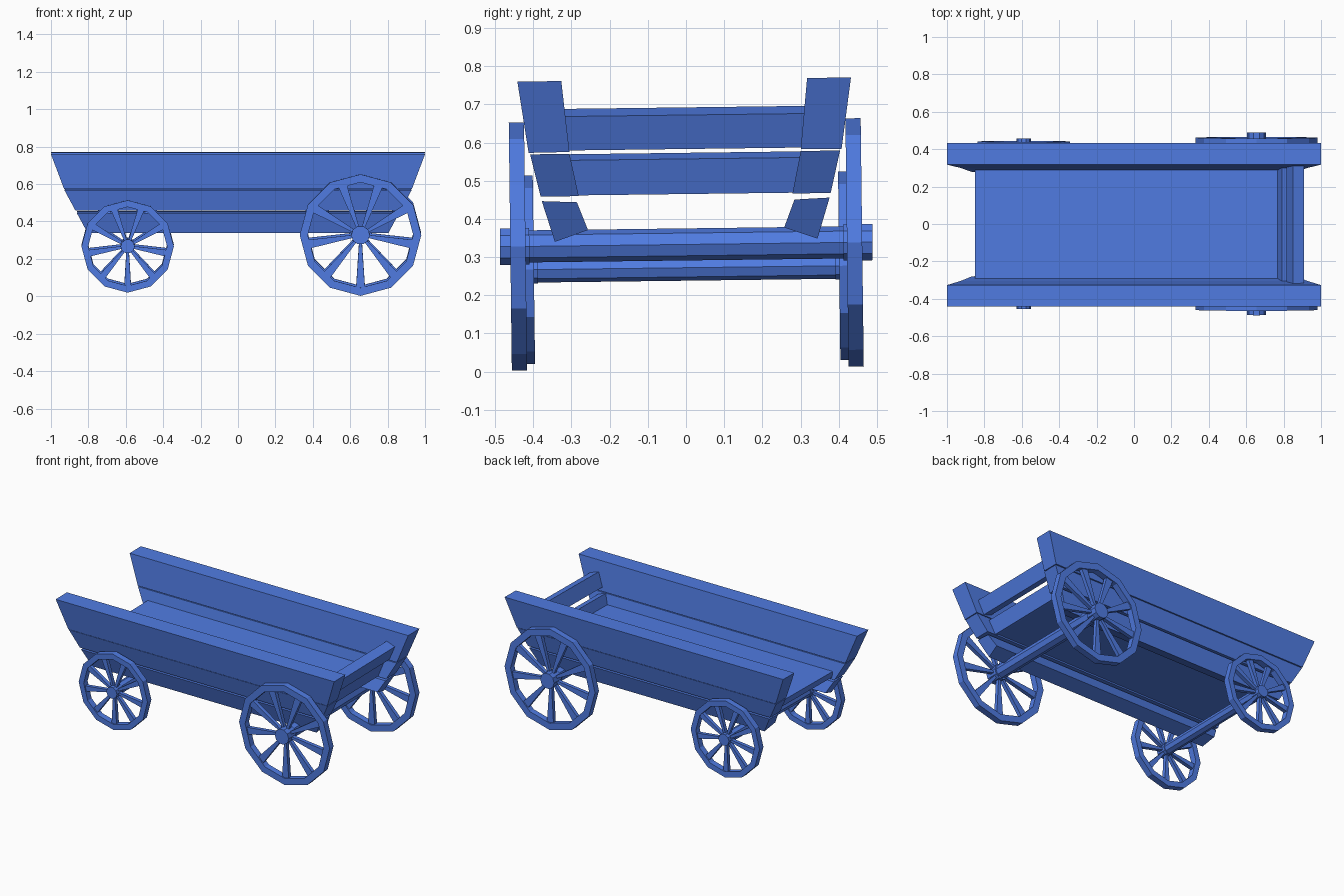
import bpy, bmesh, math
from mathutils import Vector, Matrix

if "Cube" in bpy.data.objects:
    bpy.data.objects.remove(bpy.data.objects["Cube"])

paint = bpy.data.materials.new("blue paint")
paint.use_nodes = True
BLUE = (0.08, 0.2, 0.76, 1)
paint.diffuse_color = BLUE
paint.node_tree.nodes["Principled BSDF"].inputs["Base Color"].default_value = BLUE

# The whole cart leans very slightly to one side
PIVOT = Vector((0, 0, 0.385))
LEAN = (Matrix.Translation(PIVOT) @ Matrix.Rotation(0.0125, 4, "X")
        @ Matrix.Translation(-PIVOT))


def finish(name, bm):
    bmesh.ops.recalc_face_normals(bm, faces=bm.faces)
    bm.transform(LEAN)
    mesh = bpy.data.meshes.new(name)
    bm.to_mesh(mesh)
    bm.free()
    mesh.materials.append(paint)
    obj = bpy.data.objects.new(name, mesh)
    bpy.context.collection.objects.link(obj)
    return obj


def loft(bm, first, second):
    """Closed solid between two matching outlines."""
    a = [bm.verts.new(p) for p in first]
    b = [bm.verts.new(p) for p in second]
    bm.faces.new(a)
    bm.faces.new(b[::-1])
    n = len(a)
    for i in range(n):
        j = (i + 1) % n
        bm.faces.new((a[i], b[i], b[j], a[j]))


def around(radius, angle, y, centre):
    return Vector((centre[0] + radius * math.cos(angle), y,
                   centre[1] + radius * math.sin(angle)))


def ring(radius, y, centre, sides):
    return [around(radius, math.tau * i / sides, y, centre) for i in range(sides)]


# Side planks: cross-section (y, z), with ends that slope out towards the top
def plank_end(z):
    if z > 0.576:
        return 0.93 + (z - 0.579) * 0.376
    return 0.93 - (0.576 - z) * 0.54


PLANKS = {
    "upper": [(0.437, 0.765), (0.322, 0.765), (0.303, 0.579), (0.41, 0.578)],
    "middle": [(0.406, 0.574), (0.303, 0.574), (0.28, 0.463), (0.38, 0.463)],
    "lower": [(0.377, 0.451), (0.285, 0.447), (0.257, 0.374), (0.344, 0.344)],
}
for label, section in PLANKS.items():
    for side, s in (("left", 1), ("right", -1)):
        bm = bmesh.new()
        loft(bm, [(-plank_end(z), s * y, z) for y, z in section],
             [(plank_end(z), s * y, z) for y, z in section])
        finish(f"{label}_plank_{side}", bm)


# Bed floor and the two tilted bars closing one end
def crossbar(name, section, half):
    bm = bmesh.new()
    loft(bm, [(x, -half, z) for x, z in section], [(x, half, z) for x, z in section])
    finish(name, bm)


crossbar("floor", [(-0.85, 0.475), (0.8, 0.475), (0.8, 0.51), (-0.85, 0.51)], 0.305)
crossbar("upper_end_bar", [(0.91, 0.672), (0.85, 0.692), (0.816, 0.605), (0.876, 0.583)], 0.33)
crossbar("lower_end_bar", [(0.84, 0.557), (0.79, 0.573), (0.76, 0.485), (0.81, 0.465)], 0.31)


# Wheels: faceted rim with flared spokes
def wheel(name, centre, radius, rim, inner_y, outer_y, s):
    bm = bmesh.new()
    sides = 12
    loops = [[bm.verts.new(p) for p in ring(r, s * y, centre, sides)]
             for r, y in ((radius, outer_y), (radius, inner_y),
                          (radius - rim, inner_y), (radius - rim, outer_y))]
    for k in range(4):
        a, b = loops[k], loops[(k + 1) % 4]
        for i in range(sides):
            j = (i + 1) % sides
            bm.faces.new((a[i], a[j], b[j], b[i]))
    mid = s * (inner_y + outer_y) / 2
    spokes = 9
    for i in range(spokes):
        angle = -math.pi / 2 + math.tau * i / spokes
        out = Vector((math.cos(angle), 0, math.sin(angle)))
        across = Vector((-out.z, 0, out.x))
        depth = Vector((0, 0.012, 0))
        ends = []
        for r, half in ((0.03, 0.007), (radius - rim * 0.7, radius * 0.075)):
            c = around(r, angle, mid, centre)
            ends.append([c + across * half * u + depth * v
                         for u, v in ((-1, -1), (1, -1), (1, 1), (-1, 1))])
        loft(bm, *ends)
    finish(name, bm)


def axle(name, centre, radius, hub, half, hub_start):
    bm = bmesh.new()
    loft(bm, ring(radius, -half, centre, 8), ring(radius, half, centre, 8))
    for s in (1, -1):
        loft(bm, ring(hub, s * hub_start, centre, 10), ring(hub, s * half, centre, 10))
    finish(name, bm)


SETS = [
    ("large", (0.655, 0.333), 0.325, 0.043, 0.421, 0.461, 0.042, 0.05, 0.488),
    ("small", (-0.59, 0.272), 0.247, 0.036, 0.4, 0.44, 0.034, 0.038, 0.455),
]
for label, centre, radius, rim, y0, y1, shaft, hub, half in SETS:
    axle(f"{label}_axle", centre, shaft, hub, half, y0 - 0.01)
    for side, s in (("left", 1), ("right", -1)):
        wheel(f"{label}_wheel_{side}", centre, radius, rim, y0, y1, s)
